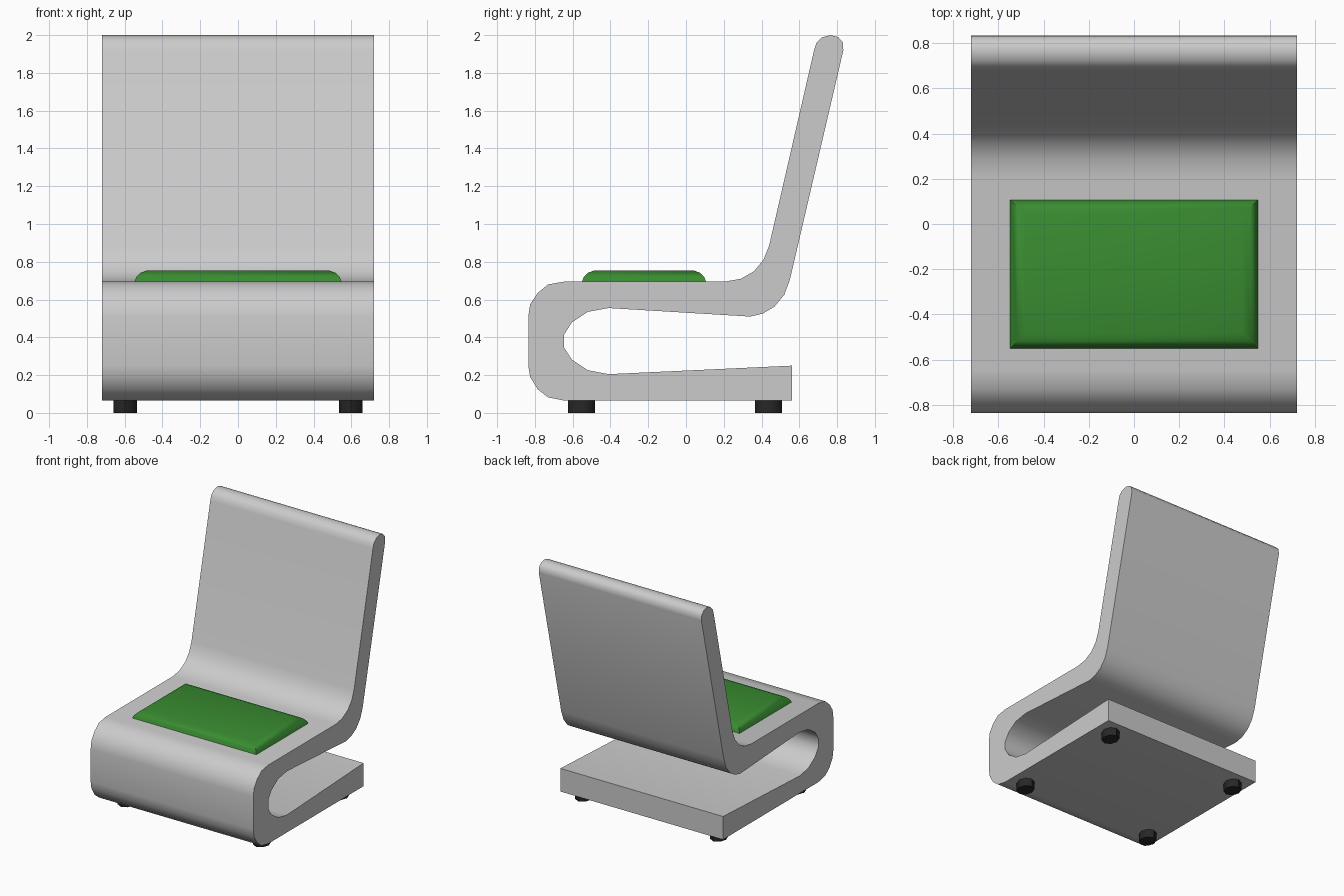
import bpy, bmesh, math

if "Cube" in bpy.data.objects:
    bpy.data.objects.remove(bpy.data.objects["Cube"])


def material(name, color):
    m = bpy.data.materials.new(name)
    m.diffuse_color = (*color, 1)
    m.use_nodes = True
    m.node_tree.nodes["Principled BSDF"].inputs["Base Color"].default_value = m.diffuse_color
    return m


def finish(name, bm, mat=None, angle=40):
    bmesh.ops.recalc_face_normals(bm, faces=bm.faces)
    me = bpy.data.meshes.new(name)
    bm.to_mesh(me)
    bm.free()
    ob = bpy.data.objects.new(name, me)
    bpy.context.collection.objects.link(ob)
    if mat:
        me.materials.append(mat)
    bpy.ops.object.select_all(action='DESELECT')
    ob.select_set(True)
    bpy.context.view_layer.objects.active = ob
    bpy.ops.object.shade_smooth_by_angle(angle=math.radians(angle))
    return ob


def loft(name, rings, mat=None, angle=40):
    """Bridge equal-length rings of points and cap both ends."""
    bm = bmesh.new()
    rows = [[bm.verts.new(p) for p in r] for r in rings]
    n = len(rows[0])
    for a, b in zip(rows, rows[1:]):
        for i in range(n):
            j = (i + 1) % n
            bm.faces.new((a[i], a[j], b[j], b[i]))
    bm.faces.new(rows[0])
    bm.faces.new(rows[-1])
    return finish(name, bm, mat, angle)


green = material("cushion_green", (0.04, 0.26, 0.03))
black = material("foot_black", (0.02, 0.02, 0.02))

# Chair body: one folded side profile (y, z) extruded across x
profile = [
    (0.56, 0.065), (-0.645, 0.065), (-0.73, 0.082), (-0.785, 0.125),
    (-0.825, 0.19), (-0.835, 0.25),                       # lower front bend
    (-0.835, 0.51), (-0.825, 0.575), (-0.785, 0.635),
    (-0.73, 0.68), (-0.645, 0.695),                       # upper front bend
    (0.205, 0.695), (0.29, 0.71), (0.36, 0.75), (0.41, 0.81), (0.44, 0.885),
    (0.678, 1.92), (0.69, 1.958), (0.72, 1.988), (0.765, 2.0),
    (0.805, 1.99), (0.83, 1.962), (0.833, 1.92),          # rounded top edge
    (0.55, 0.705), (0.52, 0.625), (0.468, 0.562), (0.405, 0.525), (0.34, 0.51),
    (-0.41, 0.555), (-0.52, 0.535), (-0.605, 0.478), (-0.645, 0.415),
    (-0.645, 0.345), (-0.605, 0.283), (-0.52, 0.226), (-0.41, 0.205),
    (0.56, 0.25),
]
loft("chair_body", [[(x, y, z) for y, z in profile] for x in (-0.72, 0.72)])

# Seat cushion: stacked rectangles shrinking toward the top
rings = []
for inset, z in ((0, 0.69), (0.012, 0.72), (0.035, 0.742), (0.07, 0.755)):
    x, y0, y1 = 0.55 - inset, -0.553 + inset, 0.108 - inset
    rings.append([(-x, y0, z), (x, y0, z), (x, y1, z), (-x, y1, z)])
loft("seat_cushion", rings, green)

# Four short eight-sided feet
for side, sx in (("left", -1), ("right", 1)):
    for end, cy in (("front", -0.553), ("back", 0.437)):
        loft(f"foot_{end}_{side}",
             [[(sx * 0.598 + 0.062 * math.cos(i * math.pi / 4),
                cy + 0.0725 * math.sin(i * math.pi / 4), z) for i in range(8)]
              for z in (0, 0.07)], black, 50)
